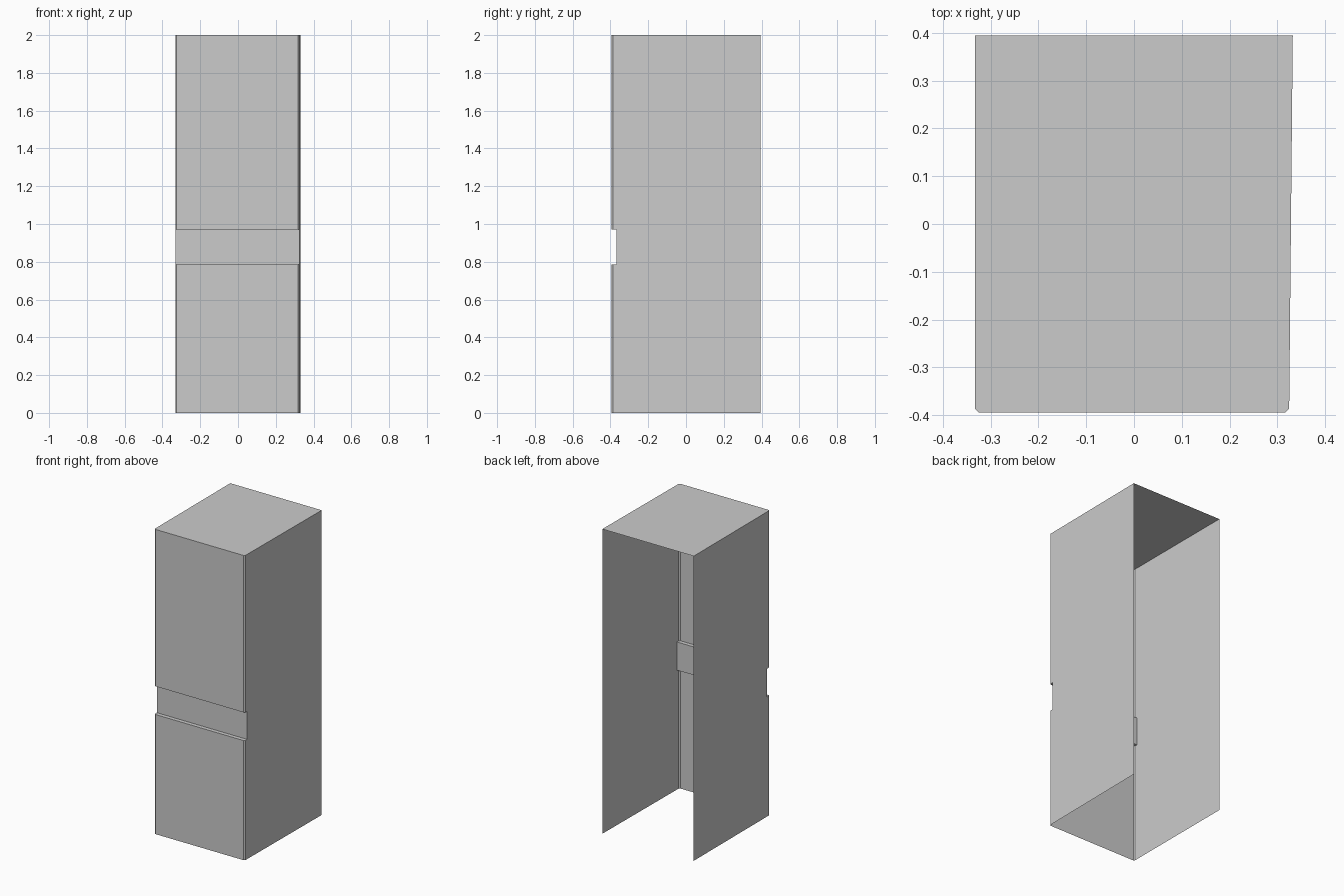
import bpy

if "Cube" in bpy.data.objects:
    bpy.data.objects.remove(bpy.data.objects["Cube"])

BACK, RECESS, FRONT = 0.394, -0.368, -0.394
H, LOW, HIGH = 2.0, 0.785, 0.97
XL, XR, XRB = -0.332, 0.3247, 0.332   # left, right at front, right at back

# Plan outline of the chamfered door front, left to right
DOOR = [(XL, RECESS), (XL, FRONT + 0.007), (XL + 0.007, FRONT),
        (0.317, FRONT), (0.3243, FRONT + 0.008), (XR, RECESS)]


def make(name, verts, faces):
    mesh = bpy.data.meshes.new(name)
    mesh.from_pydata(verts, [], faces)
    mesh.update()
    ob = bpy.data.objects.new(name, mesh)
    bpy.context.collection.objects.link(ob)
    return ob


def wall(name, path, z0, z1, ledge=None):
    """Extrude an open plan path upward; optionally close one end."""
    n = len(path)
    verts = [(x, y, z) for z in (z0, z1) for x, y in path]
    faces = [(i, i + 1, n + i + 1, n + i) for i in range(n - 1)]
    if ledge == "top":
        faces.append(tuple(range(n, 2 * n)))
    elif ledge == "bottom":
        faces.append(tuple(reversed(range(n))))
    return make(name, verts, faces)


# Side panels, open at the back and bottom
wall("left_side", [(XL, BACK), (XL, RECESS)], 0, H)
wall("right_side", [(XR, RECESS), (XRB, BACK)], 0, H)

# Door fronts with ledges facing the recess
wall("lower_door", DOOR, 0, LOW, "top")
wall("upper_door", DOOR, HIGH, H, "bottom")

# Recessed grip band between the doors
wall("grip_recess", [(XL, RECESS), (XR, RECESS)], LOW, HIGH)

# Top panel
plan = [(XL, BACK)] + DOOR + [(XRB, BACK)]
make("top_panel", [(x, y, H) for x, y in plan], [tuple(range(len(plan)))])
